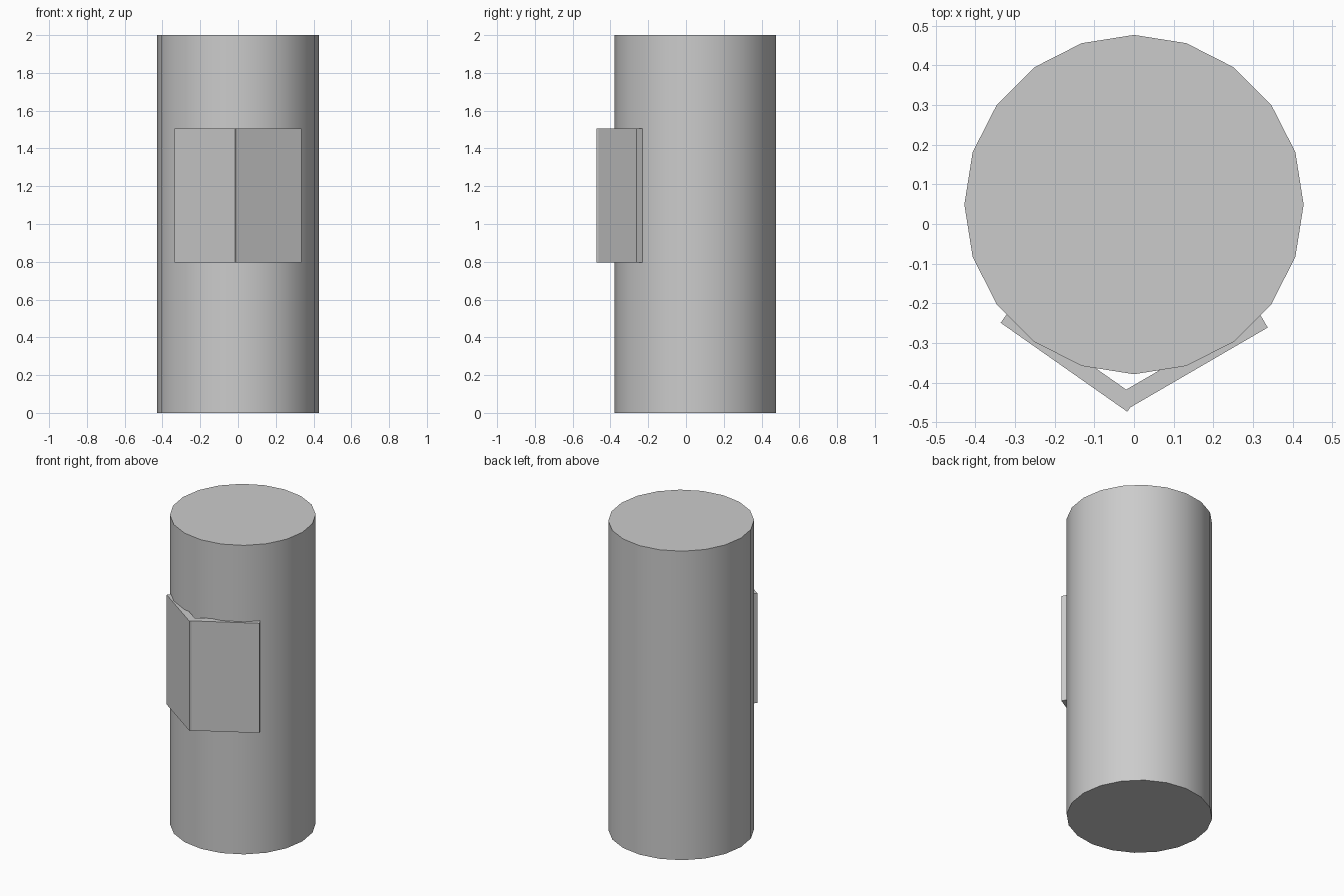
import bpy, math
from mathutils import Vector

if "Cube" in bpy.data.objects:
    bpy.data.objects.remove(bpy.data.objects["Cube"])

# Main column, 20 sides, smooth walls and flat caps
bpy.ops.mesh.primitive_cylinder_add(vertices=20, radius=0.4275, depth=2, location=(0, 0.049, 1))
column = bpy.context.object
column.name = "column"
bpy.ops.object.shade_smooth_by_angle(angle=math.radians(30))


def panel(name, start, end, thickness=0.044, z0=0.795, z1=1.505):
    """Upright slab whose outer face runs start -> end; thickness goes to the left of that direction."""
    a, b = Vector(start), Vector(end)
    d = b - a
    inward = Vector((-d.y, d.x)).normalized()
    c = (a + b) / 2 + inward * thickness / 2
    bpy.ops.mesh.primitive_cube_add(size=1, location=(c.x, c.y, (z0 + z1) / 2),
                                    rotation=(0, 0, math.atan2(d.y, d.x)))
    slab = bpy.context.object
    slab.name = name
    slab.scale = (d.length, thickness, z1 - z0)
    bpy.ops.object.transform_apply(location=False, rotation=True, scale=True)


# Two slabs meeting in a shallow V at the front
panel("left_panel", (-0.336, -0.249), (-0.017, -0.473))
panel("right_panel", (-0.009, -0.462), (0.337, -0.261))
